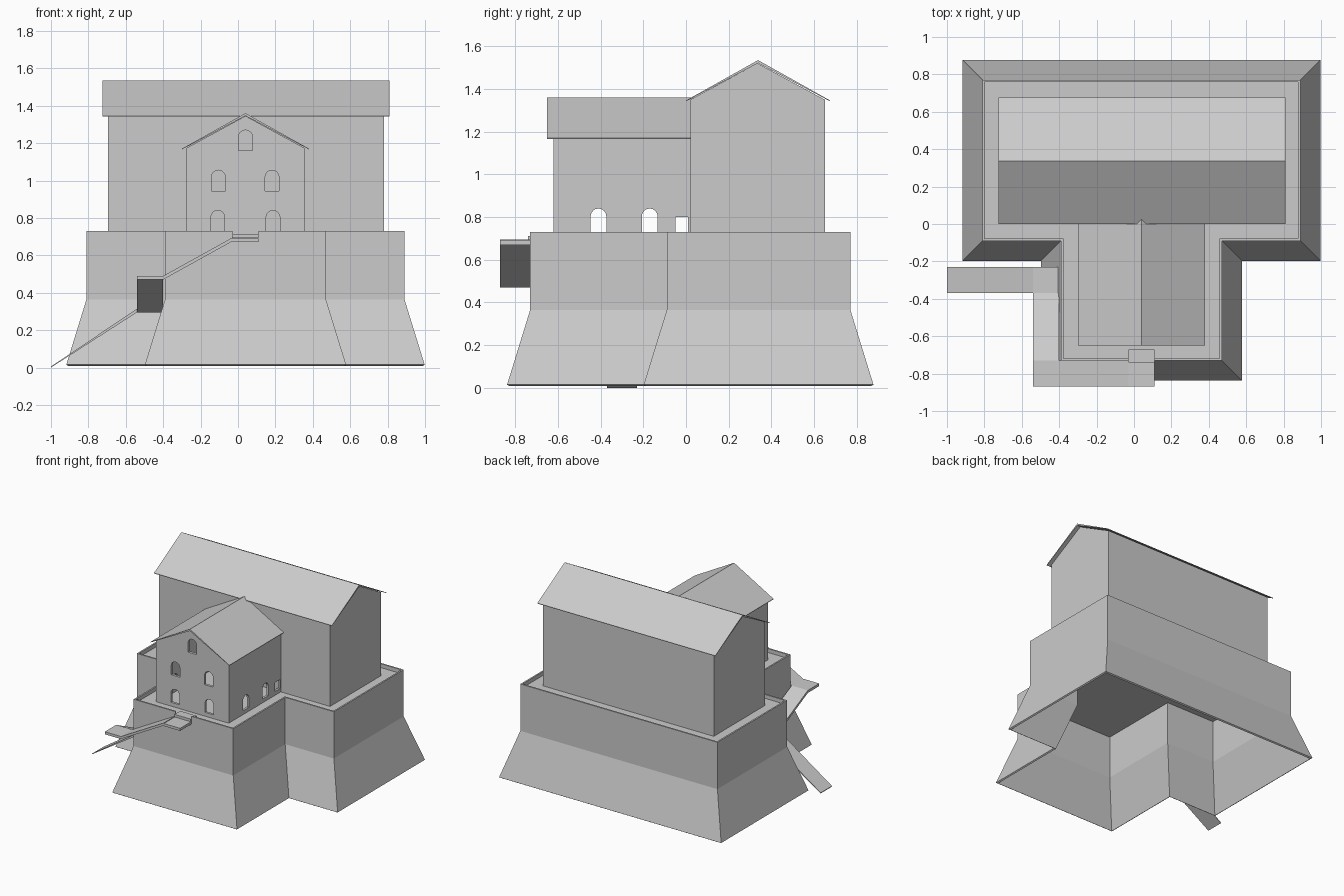
import bpy, math

if "Cube" in bpy.data.objects:
    bpy.data.objects.remove(bpy.data.objects["Cube"], do_unlink=True)

stone = bpy.data.materials.new("plain grey")
stone.use_nodes = True
stone.diffuse_color = (0.6, 0.6, 0.6, 1)
stone.node_tree.nodes["Principled BSDF"].inputs["Base Color"].default_value = (0.6, 0.6, 0.6, 1)


def make(name, verts, faces):
    mesh = bpy.data.meshes.new(name)
    mesh.from_pydata(verts, [], faces)
    mesh.materials.append(stone)
    obj = bpy.data.objects.new(name, mesh)
    bpy.context.collection.objects.link(obj)
    return obj


def place(a, l, z, swap):
    return (l, a, z) if swap else (a, l, z)


def prism(name, profile, l0, l1, swap=False):
    """Extrude a counter-clockwise (across, z) profile along y, or along x if swapped."""
    n = len(profile)
    verts = [place(a, l, z, swap) for l in (l0, l1) for a, z in profile]
    faces = [list(range(n)), list(range(2 * n - 1, n - 1, -1))]
    faces += [[i, i + n, (i + 1) % n + n, (i + 1) % n] for i in range(n)]
    if swap:
        faces = [f[::-1] for f in faces]
    return make(name, verts, faces)


def apply(obj, kind, **settings):
    mod = obj.modifiers.new(kind.lower(), kind)
    for key, value in settings.items():
        setattr(mod, key, value)
    bpy.context.view_layer.objects.active = obj
    bpy.ops.object.modifier_apply(modifier=mod.name)


def cut(obj, cutter):
    cutter.hide_render = True
    apply(obj, "BOOLEAN", operation="DIFFERENCE", object=cutter, solver="EXACT")
    bpy.data.objects.remove(cutter, do_unlink=True)


def rect(a0, a1, z0, z1):
    return [(a0, z0), (a1, z0), (a1, z1), (a0, z1)]


def arch(centre, z0, height=0.11, r=0.037):
    spring = z0 + height - r
    curve = [(centre + r * math.cos(math.pi * i / 8), spring + r * math.sin(math.pi * i / 8))
             for i in range(9)]
    return [(centre - r, z0), (centre + r, z0)] + curve


# Battered base: T-shaped wall ring, open underneath
def outline(g):
    return [(0.89 + g, 0.77 + g), (-0.81 - g, 0.77 + g), (-0.81 - g, -0.09 - g),
            (-0.39 - g, -0.09 - g), (-0.39 - g, -0.73 - g), (0.47 + g, -0.73 - g),
            (0.47 + g, -0.09 - g), (0.89 + g, -0.09 - g)]


rings = [(0.108, 0.015), (0, 0.365), (0, 0.73)]
verts = [(x, y, z) for g, z in rings for x, y in outline(g)]
faces = [[r * 8 + i, r * 8 + (i + 1) % 8, r * 8 + 8 + (i + 1) % 8, r * 8 + 8 + i]
         for r in range(2) for i in range(8)]
base = make("base_wall", verts, faces)
apply(base, "SOLIDIFY", thickness=0.012, offset=-1, use_even_offset=True)
cut(base, prism("gate_cutter", rect(-0.03, 0.11, 0.7, 0.8), -0.8, -0.7))

# Terrace inside the parapet
verts = [(x, y, z) for z in (0.69, 0.7) for x, y in outline(-0.006)]
make("terrace", verts, [list(range(7, -1, -1)), list(range(8, 16))] +
     [[i, (i + 1) % 8, 8 + (i + 1) % 8, 8 + i] for i in range(8)])


# Gabled houses
def house(name, a0, a1, l0, l1, eave, apex, swap, far_gable):
    mid = (a0 + a1) / 2
    profile = [(a0, 0.7), (a1, 0.7), (a1, eave), (mid, apex), (a0, eave)]
    verts = [place(a, l, z, swap) for l in (l0, l1) for a, z in profile]
    faces = [[0, 1, 2, 3, 4], [1, 6, 7, 2], [5, 0, 4, 9]]
    if far_gable:
        faces.append([9, 8, 7, 6, 5])
    if swap:
        faces = [f[::-1] for f in faces]
    obj = make(name, verts, faces)
    apply(obj, "SOLIDIFY", thickness=0.018, offset=-1, use_even_offset=True)
    return obj


def roof(name, a0, a1, l0, l1, eave, apex, swap):
    mid, t = (a0 + a1) / 2, 0.014
    prism(name, [(a0, eave), (mid, apex - t), (a1, eave), (a1, eave + 0.004),
                 (mid, apex), (a0, eave + 0.004)], l0, l1, swap)


house("main_house_walls", 0.02, 0.65, -0.695, 0.78, 1.35, 1.52, True, True)
roof("main_roof", 0, 0.675, -0.725, 0.81, 1.342, 1.535, True)
wing = house("wing_walls", -0.275, 0.355, -0.62, 0.03, 1.174, 1.345, False, False)
roof("wing_roof", -0.3, 0.38, -0.65, 0.04, 1.166, 1.36, False)

# Wing windows: arched front openings, and side openings through both walls
for x, z in [(-0.108, 0.73), (0.187, 0.73), (-0.105, 0.945), (0.182, 0.945), (0.04, 1.16)]:
    cut(wing, prism("window_cutter", arch(x, z), -0.7, -0.55))
for profile in [arch(-0.41, 0.73), arch(-0.17, 0.73), rect(-0.05, 0.01, 0.73, 0.8)]:
    cut(wing, prism("window_cutter", profile, -0.5, 0.5, True))


# Entrance stair: thin ramps and landings winding down to the ground
def ramp(name, a0, a1, z0, z1, l0, l1, swap=False):
    prism(name, [(a0, max(0, z0 - 0.02)), (a1, max(0, z1 - 0.02)), (a1, z1), (a0, z0)],
          l0, l1, swap)


ramp("gate_step", -0.03, 0.11, 0.712, 0.712, -0.74, -0.67)
ramp("upper_landing", -0.03, 0.11, 0.69, 0.69, -0.87, -0.725)
ramp("upper_flight", -0.4, -0.03, 0.49, 0.695, -0.87, -0.73)
ramp("middle_landing", -0.54, -0.4, 0.49, 0.49, -0.87, -0.73)
ramp("middle_flight", -0.73, -0.37, 0.49, 0.315, -0.54, -0.4, True)
ramp("lower_landing", -0.54, -0.4, 0.315, 0.315, -0.37, -0.23)
ramp("lower_flight", -1.0, -0.54, 0.005, 0.315, -0.37, -0.23)
